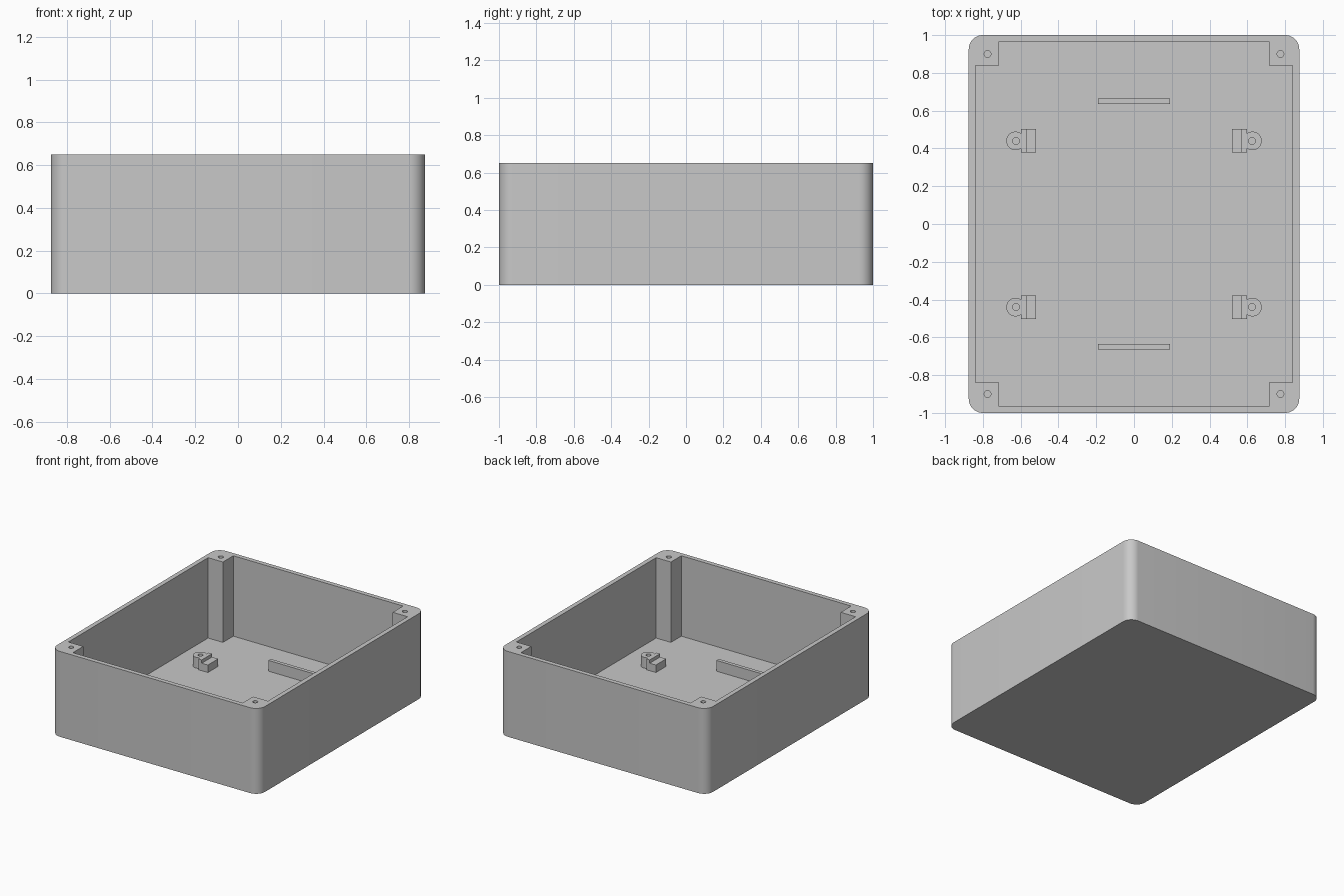
import bpy
import bmesh
from math import cos, sin, pi, radians

cube = bpy.data.objects.get("Cube")
if cube:
    bpy.data.objects.remove(cube, do_unlink=True)

HX, HY, H = 0.875, 1.0, 0.65      # outer half sizes and height
WALL, FLOOR, RADIUS = 0.035, 0.038, 0.075
POST_X, POST_Y = 0.715, 0.84      # inner faces of the corner posts
EMBED = FLOOR - 0.01              # fittings sink slightly into the floor

grey = bpy.data.materials.new("grey plastic")
grey.use_nodes = True
colour = (0.58, 0.58, 0.58, 1)
grey.diffuse_color = colour
grey.node_tree.nodes["Principled BSDF"].inputs["Base Color"].default_value = colour


def arc(cx, cy, r, start, end, steps):
    return [(cx + r * cos(start + (end - start) * i / steps),
             cy + r * sin(start + (end - start) * i / steps)) for i in range(steps + 1)]


def circle(cx, cy, r, n=24):
    return arc(cx, cy, r, 0, 2 * pi, n)[:-1]


def rect(x0, x1, y0, y1):
    return [(x0, y0), (x1, y0), (x1, y1), (x0, y1)]


def prism(name, outline, z0, z1):
    """Extrude a flat outline from z0 up to z1."""
    bm = bmesh.new()
    face = bm.faces.new([bm.verts.new((x, y, z0)) for x, y in outline])
    top = bmesh.ops.extrude_face_region(bm, geom=[face])["geom"]
    for v in top:
        if isinstance(v, bmesh.types.BMVert):
            v.co.z = z1
    bmesh.ops.recalc_face_normals(bm, faces=bm.faces)
    mesh = bpy.data.meshes.new(name)
    bm.to_mesh(mesh)
    bm.free()
    mesh.materials.append(grey)
    obj = bpy.data.objects.new(name, mesh)
    bpy.context.collection.objects.link(obj)
    return obj


def activate(obj):
    bpy.ops.object.select_all(action="DESELECT")
    obj.select_set(True)
    bpy.context.view_layer.objects.active = obj


def combine(obj, other, operation):
    """Apply a boolean and discard the second object."""
    activate(obj)
    mod = obj.modifiers.new("boolean", "BOOLEAN")
    mod.operation = operation
    mod.solver = "EXACT"
    mod.object = other
    bpy.ops.object.modifier_apply(modifier=mod.name)
    bpy.data.objects.remove(other, do_unlink=True)


def smooth(obj):
    activate(obj)
    bpy.ops.object.shade_smooth_by_angle(angle=radians(30))


# Enclosure with rounded vertical corners
corners = [(1, 1), (-1, 1), (-1, -1), (1, -1)]
outline = []
for i, (sx, sy) in enumerate(corners):
    outline += arc(sx * (HX - RADIUS), sy * (HY - RADIUS), RADIUS,
                   i * pi / 2, (i + 1) * pi / 2, 10)
body = prism("enclosure", outline, 0, H)

# Cavity that leaves a square post in each corner
ix, iy = HX - WALL, HY - WALL
cavity = []
for sx, sy in corners:
    step = [(ix, POST_Y), (POST_X, POST_Y), (POST_X, iy)]
    if sx * sy < 0:
        step.reverse()
    cavity += [(sx * x, sy * y) for x, y in step]
combine(body, prism("cavity", cavity, FLOOR, H + 0.1), "DIFFERENCE")

# Screw holes in the posts
for sx, sy in corners:
    hole = prism("screw_hole", circle(sx * 0.775, sy * 0.9, 0.018), H - 0.3, H + 0.1)
    combine(body, hole, "DIFFERENCE")
smooth(body)

# Stepped mounting brackets with a rounded, drilled tab
for sx, sy in corners:
    name = ("back" if sy > 0 else "front") + ("_left" if sx > 0 else "_right") + "_bracket"
    cy = sy * 0.44
    tab = [(0.58, cy - 0.04), (0.60, cy - 0.04)]
    tab += arc(0.627, cy, 0.049, -0.68 * pi, 0.68 * pi, 24)
    tab += [(0.60, cy + 0.04), (0.58, cy + 0.04)]
    bracket = prism(name, [(sx * x, y) for x, y in tab], EMBED, 0.12)
    parts = [(0.57, 0.598, 0.12), (0.518, 0.571, 0.095)]
    for x0, x1, top in parts:
        block = prism("block", rect(sx * x0, sx * x1, cy - 0.062, cy + 0.062), EMBED, top)
        combine(bracket, block, "UNION")
    hole = prism("bracket_hole", circle(sx * 0.625, cy, 0.018), FLOOR, 0.2)
    combine(bracket, hole, "DIFFERENCE")
    smooth(bracket)

# Low ribs across the floor
for sy, name in ((1, "back_rib"), (-1, "front_rib")):
    prism(name, rect(-0.19, 0.19, sy * 0.65 - 0.014, sy * 0.65 + 0.014), EMBED, 0.12)
